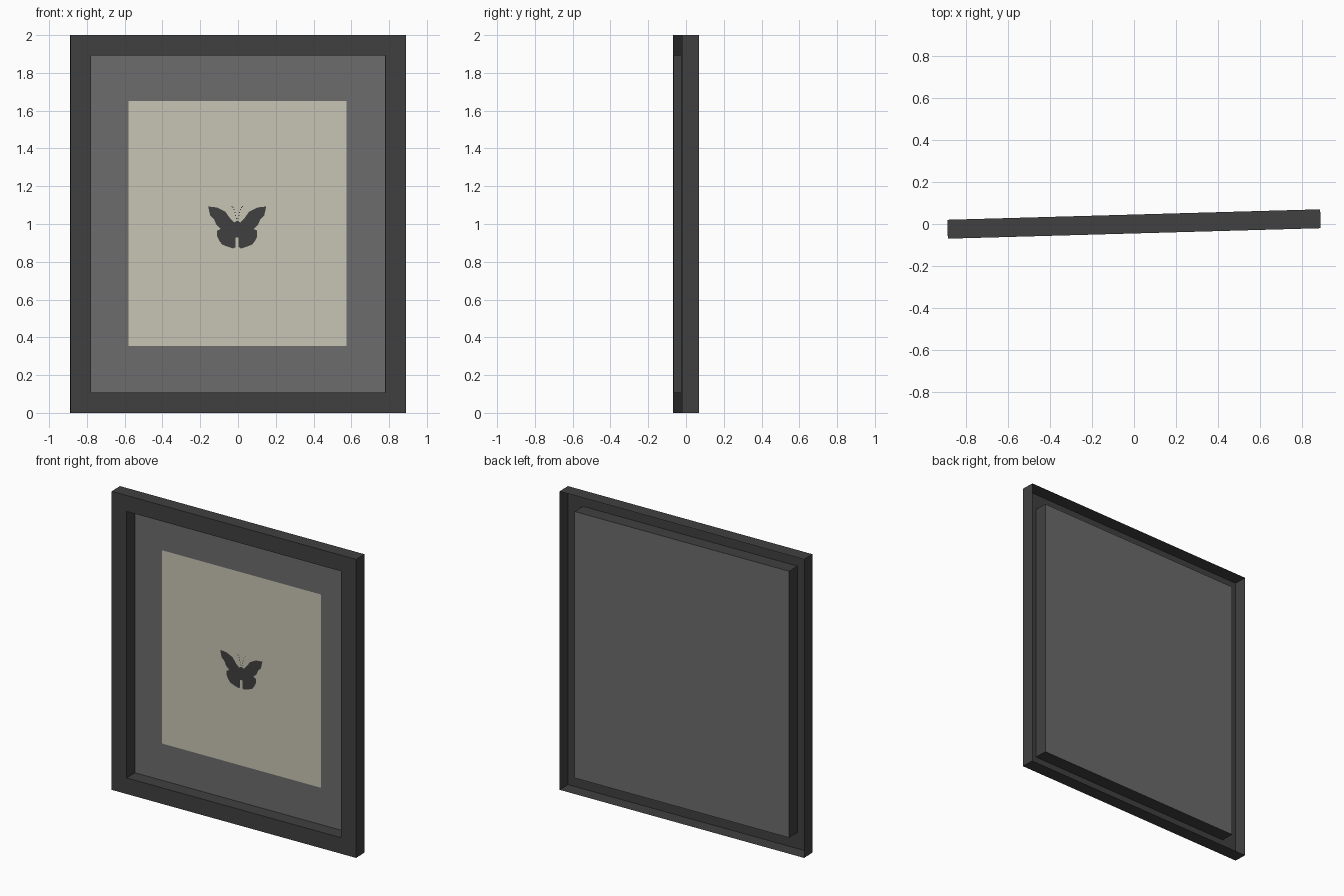
import bpy, bmesh, math
from mathutils import Matrix

if "Cube" in bpy.data.objects:
    bpy.data.objects.remove(bpy.data.objects["Cube"], do_unlink=True)

W, H, D = 1.777, 2.0, 0.09          # outer width, height, depth
OPEN_W, OPEN_H = 1.56, 1.785        # window opening
TURN = Matrix.Rotation(math.radians(1.61), 4, "Z")
FRONT, BACK = -D / 2, D / 2


def material(name, rgb):
    m = bpy.data.materials.new(name)
    m.use_nodes = True
    m.diffuse_color = (*rgb, 1)
    m.node_tree.nodes["Principled BSDF"].inputs["Base Color"].default_value = (*rgb, 1)
    return m


charcoal = material("charcoal", (0.052, 0.052, 0.052))
grey = material("mat grey", (0.15, 0.15, 0.15))
cream = material("cream paper", (0.58, 0.565, 0.46))


def finish(name, bm, mat):
    mesh = bpy.data.meshes.new(name)
    bm.to_mesh(mesh)
    bm.free()
    mesh.materials.append(mat)
    ob = bpy.data.objects.new(name, mesh)
    ob.matrix_world = TURN
    bpy.context.collection.objects.link(ob)
    return ob


def loop(bm, w, h, y):
    """Rectangle of vertices centred on the picture axis."""
    return [bm.verts.new((sx * w / 2, y, H / 2 + sz * h / 2))
            for sx, sz in ((-1, -1), (1, -1), (1, 1), (-1, 1))]


def polygon(bm, points, y):
    f = bm.faces.new([bm.verts.new((x, y, z)) for x, z in points])
    f.normal_update()
    if f.normal.y > 0:
        f.normal_flip()


# Frame: a thin moulding of outer wall, front face and inner wall, open behind
bm = bmesh.new()
rings = [loop(bm, W, H, BACK), loop(bm, W, H, FRONT),
         loop(bm, OPEN_W, OPEN_H, FRONT), loop(bm, OPEN_W, OPEN_H, BACK)]
for a, b in zip(rings, rings[1:]):
    for i in range(4):
        j = (i + 1) % 4
        bm.faces.new((a[i], a[j], b[j], b[i]))
finish("frame", bm, charcoal)

# Backing board at the rear of the recess
bm = bmesh.new()
bm.faces.new(loop(bm, OPEN_W, OPEN_H, BACK))
finish("mat_board", bm, grey)

# Paper sheet
bm = bmesh.new()
polygon(bm, [(-0.58, 0.355), (0.575, 0.355), (0.575, 1.65), (-0.58, 1.65)], BACK - 0.002)
finish("paper", bm, cream)

# Butterfly silhouette: half outline, mirrored, with dotted feelers
CX, CZ, S = -0.003, 0.87, 0.0053
wing = [(0, 11), (1.5, 11), (1.5, 1.5), (4, 0), (10, 2), (15, 4), (18, 8),
        (20, 12), (20, 18), (16.5, 19.5), (21, 24), (23, 29), (27, 33),
        (29, 42), (20, 41), (12, 37), (7, 30), (3, 26), (0, 28)]
feeler = [(0.8, 30), (1.6, 33), (2.4, 36), (3.2, 39), (4.2, 41), (5.4, 42)]
bm = bmesh.new()
for side in (-1, 1):
    place = lambda x, z: (CX + side * x * S, CZ + z * S)
    polygon(bm, [place(x, z) for x, z in wing], BACK - 0.004)
    for x, z in feeler:
        polygon(bm, [place(x + a, z + b) for a, b in
                     ((-.5, -.5), (.5, -.5), (.5, .5), (-.5, .5))], BACK - 0.004)
finish("butterfly", bm, charcoal)
